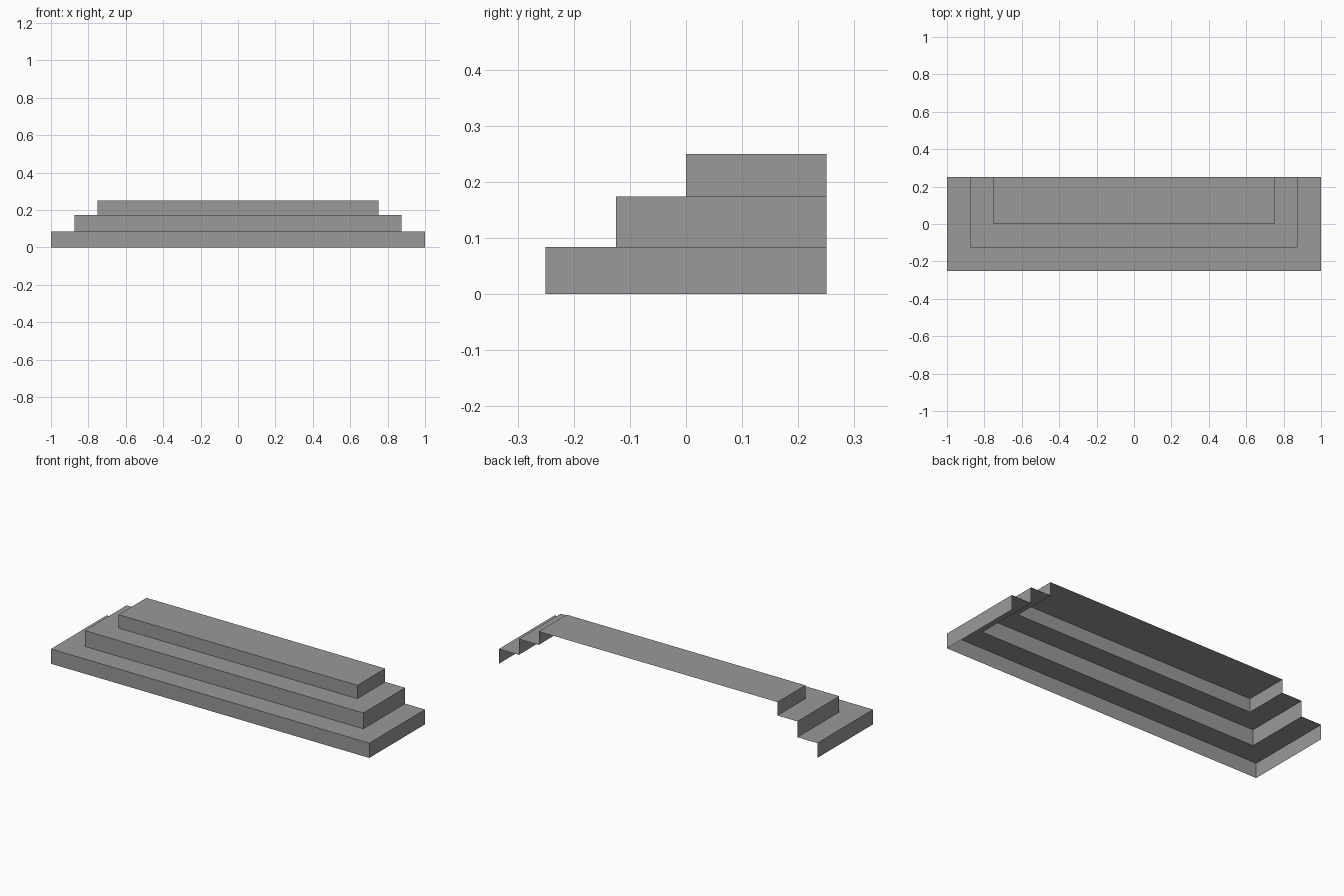
import bpy
import bmesh
import math

cube = bpy.data.objects.get("Cube")
if cube:
    bpy.data.objects.remove(cube, do_unlink=True)

HALF_LENGTH, HALF_DEPTH = 1.0, 0.25
TREAD = 0.125
STEP_TOPS = (0.084, 0.174, 0.25)
EDGE_ROUND = 0.005

# Stone colour
stone = bpy.data.materials.new("grey_stone")
stone.use_nodes = True
grey = (0.32, 0.32, 0.32, 1)
stone.diffuse_color = grey
stone.node_tree.nodes["Principled BSDF"].inputs["Base Color"].default_value = grey

bm = bmesh.new()


def u_ring(inset, z):
    """Three-sided outline, open at the back."""
    x, front = HALF_LENGTH - inset, -HALF_DEPTH + inset
    corners = ((-x, HALF_DEPTH), (-x, front), (x, front), (x, HALF_DEPTH))
    return [bm.verts.new((cx, cy, z)) for cx, cy in corners]


# Each step adds the foot and the top outline of its riser
rings = []
foot = 0
for i, top in enumerate(STEP_TOPS):
    rings += [u_ring(i * TREAD, foot), u_ring(i * TREAD, top)]
    foot = top

# Risers and treads join the outlines, then the landing closes the top
for low, high in zip(rings, rings[1:]):
    for j in range(len(low) - 1):
        bm.faces.new((low[j], low[j + 1], high[j + 1], high[j]))
bm.faces.new(rings[-1])

# Softly rounded edges, leaving the open back and underside crisp;
# the flat tread mitres stay untouched
folds = [e for e in bm.edges
         if not e.is_boundary and e.calc_face_angle() > math.radians(30)]
bmesh.ops.bevel(bm, geom=folds, offset=EDGE_ROUND, offset_type='OFFSET',
                segments=2, profile=0.5, affect='EDGES', clamp_overlap=True)

mesh = bpy.data.meshes.new("stepped_platform")
bm.to_mesh(mesh)
bm.free()
mesh.materials.append(stone)
platform = bpy.data.objects.new("stepped_platform", mesh)
bpy.context.collection.objects.link(platform)

# Smooth rounded edges with flat broad faces
bpy.ops.object.select_all(action='DESELECT')
platform.select_set(True)
bpy.context.view_layer.objects.active = platform
bpy.ops.object.shade_smooth_by_angle(angle=math.radians(50))
weighted = platform.modifiers.new("flat_broad_faces", 'WEIGHTED_NORMAL')
weighted.keep_sharp = True
